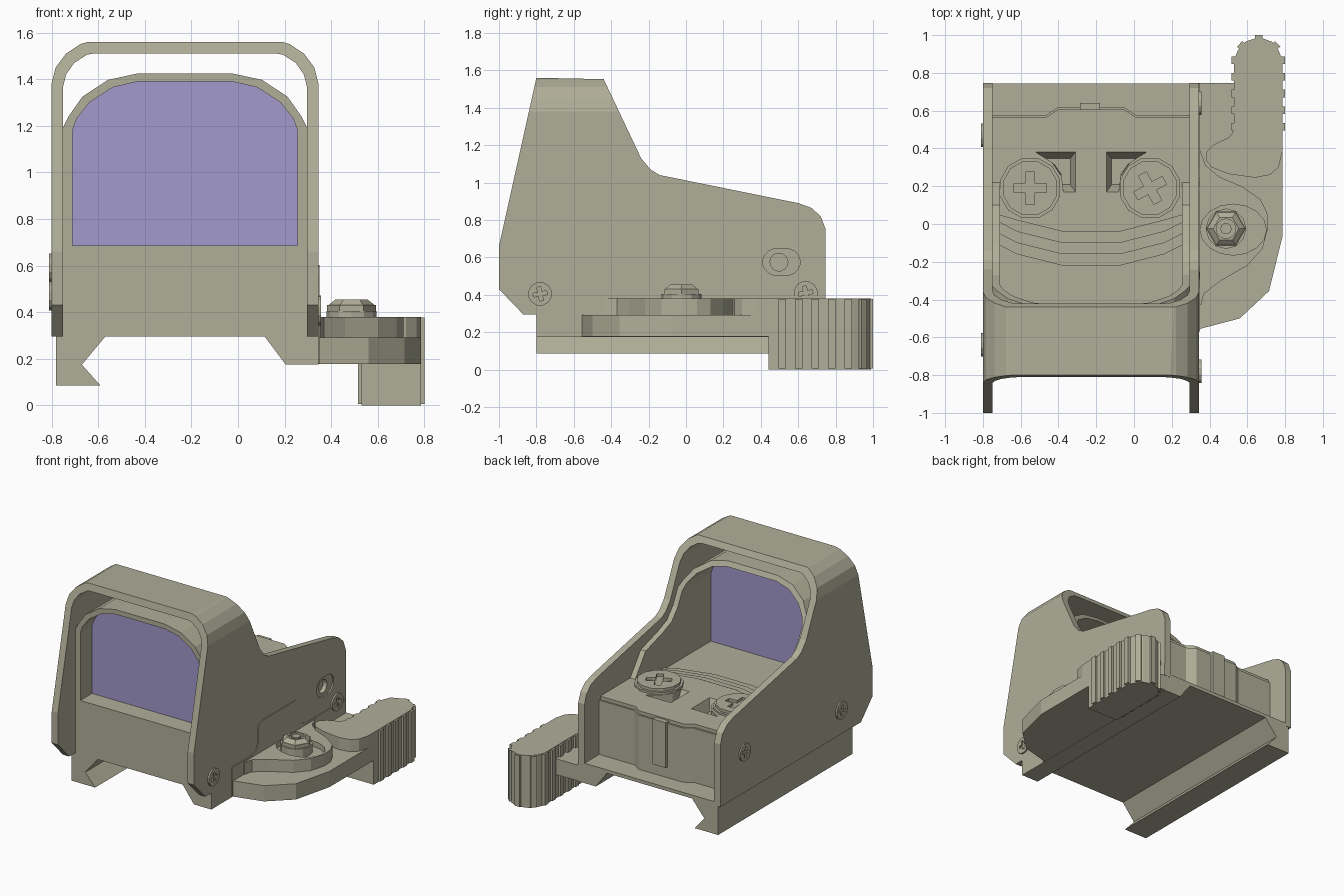
import bpy, bmesh, math

if "Cube" in bpy.data.objects:
    bpy.data.objects.remove(bpy.data.objects["Cube"])

CX = -0.2275  # centre line of the sight body


def material(name, rgb):
    m = bpy.data.materials.new(name)
    m.diffuse_color = (*rgb, 1)
    m.use_nodes = True
    m.node_tree.nodes["Principled BSDF"].inputs["Base Color"].default_value = m.diffuse_color
    return m


TAN = material("khaki_metal", (0.434, 0.426, 0.318))
GLASS = material("violet_glass", (0.36, 0.32, 0.60))


def prism(name, pts, axis, lo, hi, mat=TAN, taper=1.0):
    """Extrude an outline along an axis: x uses (y,z), y uses (x,z), z uses (x,y)."""
    put = {"x": lambda a, b, c: (c, a, b), "y": lambda a, b, c: (a, c, b),
           "z": lambda a, b, c: (a, b, c)}[axis]
    n = len(pts)
    ca, cb = sum(p[0] for p in pts) / n, sum(p[1] for p in pts) / n
    bm = bmesh.new()
    low = [bm.verts.new(put(a, b, lo)) for a, b in pts]
    top = [bm.verts.new(put(ca + (a - ca) * taper, cb + (b - cb) * taper, hi)) for a, b in pts]
    bm.faces.new(low)
    bm.faces.new(top)
    for i in range(n):
        j = (i + 1) % n
        bm.faces.new((low[i], low[j], top[j], top[i]))
    bmesh.ops.recalc_face_normals(bm, faces=bm.faces)
    me = bpy.data.meshes.new(name)
    bm.to_mesh(me)
    bm.free()
    me.materials.append(mat)
    ob = bpy.data.objects.new(name, me)
    bpy.context.collection.objects.link(ob)
    return ob


def boolean(ob, cutter, op="DIFFERENCE"):
    m = ob.modifiers.new("cut", "BOOLEAN")
    m.operation, m.solver, m.object = op, "EXACT", cutter
    bpy.context.view_layer.objects.active = ob
    bpy.ops.object.modifier_apply(modifier=m.name)
    bpy.data.objects.remove(cutter)


def rect(a0, a1, b0, b1):
    return [(a0, b0), (a1, b0), (a1, b1), (a0, b1)]


def ring(a, b, r, n, rot=0.0):
    return [(a + r * math.cos(rot + math.tau * i / n), b + r * math.sin(rot + math.tau * i / n))
            for i in range(n)]


def cross(a, b, r, w, rot):
    base = [(r, -w), (r, w), (w, w)]
    out = []
    for k in range(4):
        t = rot + k * math.pi / 2
        out += [(a + u * math.cos(t) - v * math.sin(t), b + u * math.sin(t) + v * math.cos(t))
                for u, v in base]
    return out


def screw(name, a, b, r, axis, inner, face, n=12, rot=0.0):
    """Round screw head with a sunken cross slot; face is the outer end."""
    s = 1 if face > inner else -1
    ob = prism(name, ring(a, b, r, n, math.pi / n), axis, inner, face)
    boolean(ob, prism("slot", cross(a, b, r * 0.58, r * 0.16, rot), axis, face - s * 0.02, face + s * 0.05))
    return ob


def arch(half):
    """Half outline (distance from centre, z), mirrored into a full one."""
    return [(CX + d, z) for d, z in half] + [(CX - d, z) for d, z in reversed(half)]


# protective hood: arch cross-section trimmed by the side silhouette
hood_out = arch([(.5725, .29), (.5725, 1.38), (.555, 1.45), (.51, 1.51), (.45, 1.55), (.41, 1.562)])
hood_in = arch([(.5225, .29), (.5225, 1.37), (.51, 1.42), (.475, 1.47), (.42, 1.505), (.39, 1.51)])
hood = prism("hood", hood_out + hood_in[::-1], "y", -1.1, 0.9)
side = [(-.87, .295), (-1, .43), (-1, .66), (-.8, 1.56), (-.44, 1.553), (-.24, 1.13), (-.19, 1.07),
        (-.14, 1.04), (.6, .89), (.67, .865), (.72, .82), (.747, .75), (.747, .295)]
boolean(hood, prism("side_trim", side, "x", -1, 1), "INTERSECT")

# adjustment hole in the right cheek
slot = [(y + (0.03 if y >= .51 else -0.03), z) for y, z in ring(.51, .575, .07, 16, math.pi / 16)]
boolean(hood, prism("slot_cut", slot, "x", .335, .4))
boolean(hood, prism("hole_cut", ring(.497, .575, .048, 14), "x", .305, .4))

# window frame, following the hood inside
frame_out = arch([(.53, .6), (.53, 1.18), (.5, 1.24), (.44, 1.325), (.33, 1.397), (.2, 1.425)])
glass = arch([(.4825, .6), (.4825, 1.18), (.465, 1.23), (.41, 1.3), (.31, 1.365), (.2, 1.39)])
frame = prism("window_frame", frame_out + glass[::-1], "y", -.8, .5)
boolean(frame, prism("frame_trim", [(-.9, .61), (-.9, 1.5), (-.485, 1.5), (-.27, 1.08), (-.2, 1.0),
                                    (-.1, .96), (.1, .9), (.22, .74), (.22, .61)], "x", -1, 1), "INTERSECT")
prism("window_glass", glass, "y", -.665, -.65, GLASS)

# rail clamp base and main body
prism("rail_base", [(-.78, .085), (-.59, .085), (-.67, .175), (-.57, .295), (.115, .295), (.205, .175),
                    (.345, .175), (.345, .32), (-.78, .32)], "y", -.8, .745)
prism("front_body", rect(-.76, .30, .296, .687), "y", -.8, .1)
rear = [(-.76, .06), (-.62, .02), (-.38, -.03), (-.075, -.03), (.16, .02), (.3, .06), (.3, .565),
        (.01, .565), (-.05, .605), (-.405, .605), (-.465, .565), (-.76, .565)]
body = prism("rear_body", rear, "z", .3, .74)
for s in (-1, 1):  # recesses beside the top screws
    pts = [(CX + s * d, y) for d, y in [(.305, .39), (.075, .39), (.075, .16), (.145, .16), (.155, .25), (.21, .33)]]
    boolean(body, prism("recess", pts[::s], "z", .76, .66, taper=.6))
prism("rear_body_lip", [(x, y + .012) for x, y in rear[6:]] + [(-.76, .5), (.3, .5)], "z", .3, .715)
prism("rear_tab", rect(-.285, -.18, .58, .64), "z", .4, .73)

# stepped ripples in front of the deck
for k in range(4):
    s = -.06 * k
    curve = [(-.715, .07), (-.62, .02), (-.38, -.04), (-.075, -.04), (.16, .02), (.26, .07)]
    prism(f"deck_ripple_{k + 1}", [(x, y + s) for x, y in curve] + [(.26, .15), (-.715, .15)],
          "z", .6, .735 - .012 * k)

# top screws
for name, x, rot in (("left", -.55, 0), ("right", .085, .5)):
    prism(f"top_collar_{name}", ring(x, .19, .165, 12, math.pi / 12), "z", .7, .755)
    screw(f"top_screw_{name}", x, .19, .148, "z", .7, .775, 12, rot)

# side screws
for i, (y, z) in enumerate([(-.78, .405), (.64, .41)]):
    screw(f"right_screw_{i + 1}", y, z, .064, "x", .3, .357, 12, .2)
for i, (y, z) in enumerate([(-.64, .47), (.47, .59)]):
    screw(f"left_screw_{i + 1}", y, z, .064, "x", -.76, -.81, 12, .2)

# lip and tongue of the base on the right side
prism("side_lip", [(-.57, .18), (.745, .18), (.745, .393), (.29, .393), (.24, .41), (.22, .45), (.22, .56),
                   (.205, .59), (.17, .603), (-.22, .603), (-.255, .59), (-.27, .56), (-.27, .45),
                   (-.29, .41), (-.34, .393), (-.57, .393)], "x", .32, .35)

# quick-release clamp: lower plate, pivot boss, lever
prism("clamp_plate", [(.32, -.565), (.35, -.555), (.56, -.5), (.715, -.355), (.785, -.07), (.785, .75),
                      (.32, .745)], "z", .177, .292)
boss = prism("pivot_boss", [(.33, -.43), (.355, -.43), (.37, -.37), (.46, -.3), (.6, -.22), (.68, -.13),
                            (.71, -.02), (.705, .06), (.67, .13), (.57, .2), (.45, .25), (.38, .31),
                            (.35, .39), (.33, .39)], "z", .28, .38)
boolean(boss, prism("dish", [(.525 + (x - .525) * 1.3, y) for x, y in ring(.525, -.03, .135, 16)],
                    "z", .34, .45))
prism("pivot_washer", ring(.487, -.025, .107, 12), "z", .3, .405)
prism("pivot_nut", ring(.487, -.025, .105, 6), "z", .38, .43)
cap = prism("pivot_nut_cap", ring(.487, -.025, .1, 6), "z", .43, .455, taper=.68)
boolean(cap, prism("nut_hole", ring(.487, -.025, .052, 12), "z", .436, .5))
prism("pivot_pin", ring(.487, -.025, .03, 10), "z", .42, .455)

tip = [(.785, .87), (.765, .92), (.73, .965), (.66, .99), (.59, .965), (.55, .92), (.53, .87)]
prism("lever_top", [(.53, .5), (.505, .46), (.42, .42), (.385, .385), (.38, .34), (.41, .3), (.5, .265),
                    (.64, .245), (.72, .26), (.765, .3), (.785, .38)] + tip, "z", .28, .38)
prism("lever_grip", [(.53, .44), (.785, .44)] + tip, "z", 0, .37)


def rib(i, x, y, ang):
    """One vertical grip rib."""
    pts = [(x + u * math.cos(ang) - v * math.sin(ang), y + u * math.sin(ang) + v * math.cos(ang))
           for u, v in rect(-.02, .015, -.02, .02)]
    prism(f"grip_rib_{i}", pts, "z", .006, .377)


spots = [(.785, .515 + .088 * k, 0) for k in range(5)] + [(.53, .515 + .088 * k, math.pi) for k in range(5)]
spots += [(.75, .943, .75), (.66, .985, math.pi / 2), (.57, .943, math.pi - .75)]
for i, (x, y, a) in enumerate(spots):
    rib(i + 1, x, y, a)
